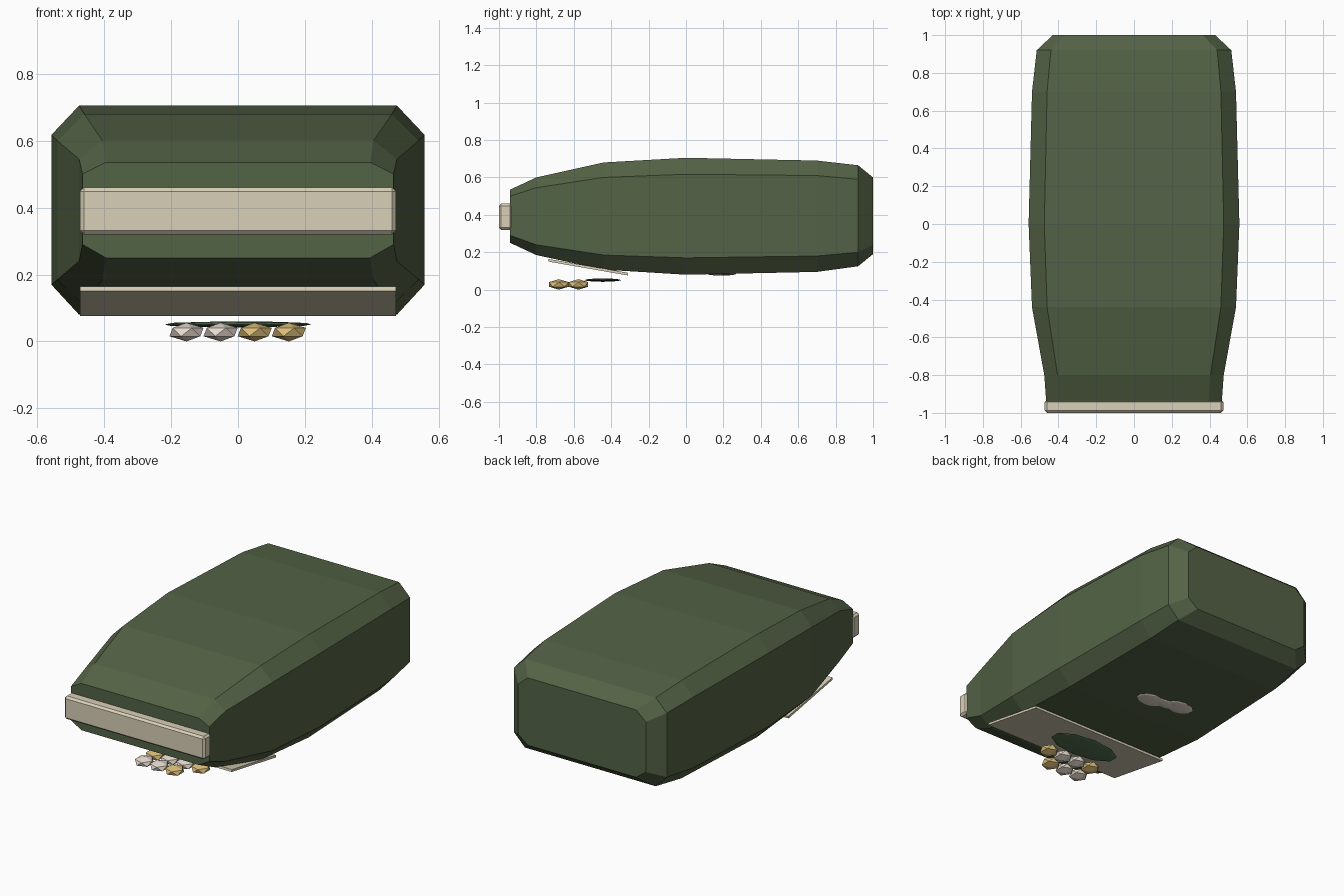
import bpy
import bmesh
from math import atan2, hypot
from mathutils import Matrix, Vector

old_cube = bpy.data.objects.get("Cube")
if old_cube:
    bpy.data.objects.remove(old_cube, do_unlink=True)


def to_linear(value):
    c = value / 255
    return c / 12.92 if c <= 0.04045 else ((c + 0.055) / 1.055) ** 2.4


def make_material(name, *rgb):
    color = [to_linear(c) for c in rgb] + [1]
    material = bpy.data.materials.new(name)
    material.use_nodes = True
    material.diffuse_color = color
    shader = material.node_tree.nodes["Principled BSDF"]
    shader.inputs["Base Color"].default_value = color
    shader.inputs["Roughness"].default_value = 0.9
    return material


olive = make_material("olive green", 84, 99, 70)
leaf = make_material("leaf green", 84, 112, 80)
cream = make_material("cream", 217, 208, 184)
pearl = make_material("pearl", 232, 220, 208)
gold = make_material("gold", 220, 190, 122)


def finish(bm, name, material):
    bmesh.ops.recalc_face_normals(bm, faces=bm.faces)
    mesh = bpy.data.meshes.new(name)
    bm.to_mesh(mesh)
    bm.free()
    mesh.materials.append(material)
    obj = bpy.data.objects.new(name, mesh)
    bpy.context.collection.objects.link(obj)
    return obj


def box(name, center, size, material, tilt=0, bevel=0):
    bm = bmesh.new()
    matrix = (Matrix.Translation(center) @ Matrix.Rotation(tilt, 4, "X")
              @ Matrix.Diagonal((*size, 1)))
    bmesh.ops.create_cube(bm, size=1, matrix=matrix)
    if bevel:
        bmesh.ops.bevel(bm, geom=bm.edges[:], offset=bevel, segments=1,
                        affect="EDGES")
    return finish(bm, name, material)


def blob(name, center, radii, material, detail=1):
    bm = bmesh.new()
    matrix = Matrix.Translation(center) @ Matrix.Diagonal((*radii, 1))
    bmesh.ops.create_icosphere(bm, subdivisions=detail, radius=1, matrix=matrix)
    return finish(bm, name, material)


# Body: chamfered sections as y, half width, flat half width,
# bottom, lower break, upper break, top
sections = [
    (-0.94, 0.465, 0.395, 0.25, 0.29, 0.50, 0.535),
    (-0.80, 0.475, 0.405, 0.185, 0.24, 0.545, 0.60),
    (-0.44, 0.54, 0.46, 0.107, 0.185, 0.60, 0.68),
    (0, 0.558, 0.475, 0.08, 0.17, 0.617, 0.705),
    (0.70, 0.54, 0.46, 0.095, 0.18, 0.61, 0.69),
    (0.92, 0.515, 0.44, 0.125, 0.20, 0.59, 0.665),
    (1, 0.43, 0.365, 0.19, 0.24, 0.545, 0.60),
]
bm = bmesh.new()
rings = []
for y, wide, flat, bottom, low, high, top in sections:
    half = [(flat, bottom), (wide, low), (wide, high), (flat, top)]
    outline = half + [(-x, z) for x, z in reversed(half)]
    rings.append([bm.verts.new((x, y, z)) for x, z in outline])
for ring, following in zip(rings, rings[1:]):
    for i in range(len(ring)):
        j = (i + 1) % len(ring)
        bm.faces.new((ring[i], ring[j], following[j], following[i]))
bm.faces.new(rings[0])
bm.faces.new(rings[-1])
finish(bm, "body", olive)

# Front bar
box("front_bar", (0, -0.965, 0.39), (0.945, 0.07, 0.14), cream, bevel=0.012)

# Sloping panel under the front
start, end = Vector((0, -0.735, 0.157)), Vector((0, -0.31, 0.083))
run = end - start
box("under_panel", (start + end) / 2, (0.945, hypot(run.y, run.z), 0.014),
    cream, tilt=atan2(run.z, run.y))

# Flat disc and the two rows of beads in front of it
blob("under_disc", (0, -0.445, 0.051), (0.23, 0.1, 0.009), leaf, detail=2)
rows = [
    ("front", -0.68, (pearl, pearl, gold)),
    ("back", -0.575, (gold, pearl, pearl, gold)),
]
for row, y, colors in rows:
    for i, material in enumerate(colors):
        blob(f"{row}_bead_{i + 1}", (-0.154 + i * 0.102, y, 0.028),
             (0.057, 0.061, 0.028), material)

# Thin patch on the belly made of overlapping flat lobes
for i, (x, y) in enumerate([(0.02, 0.17), (-0.07, 0.19), (-0.16, 0.21)]):
    blob(f"belly_patch_{i + 1}", (x, y, 0.084),
         (0.09, 0.04 if i == 1 else 0.06, 0.008), pearl, detail=2)
